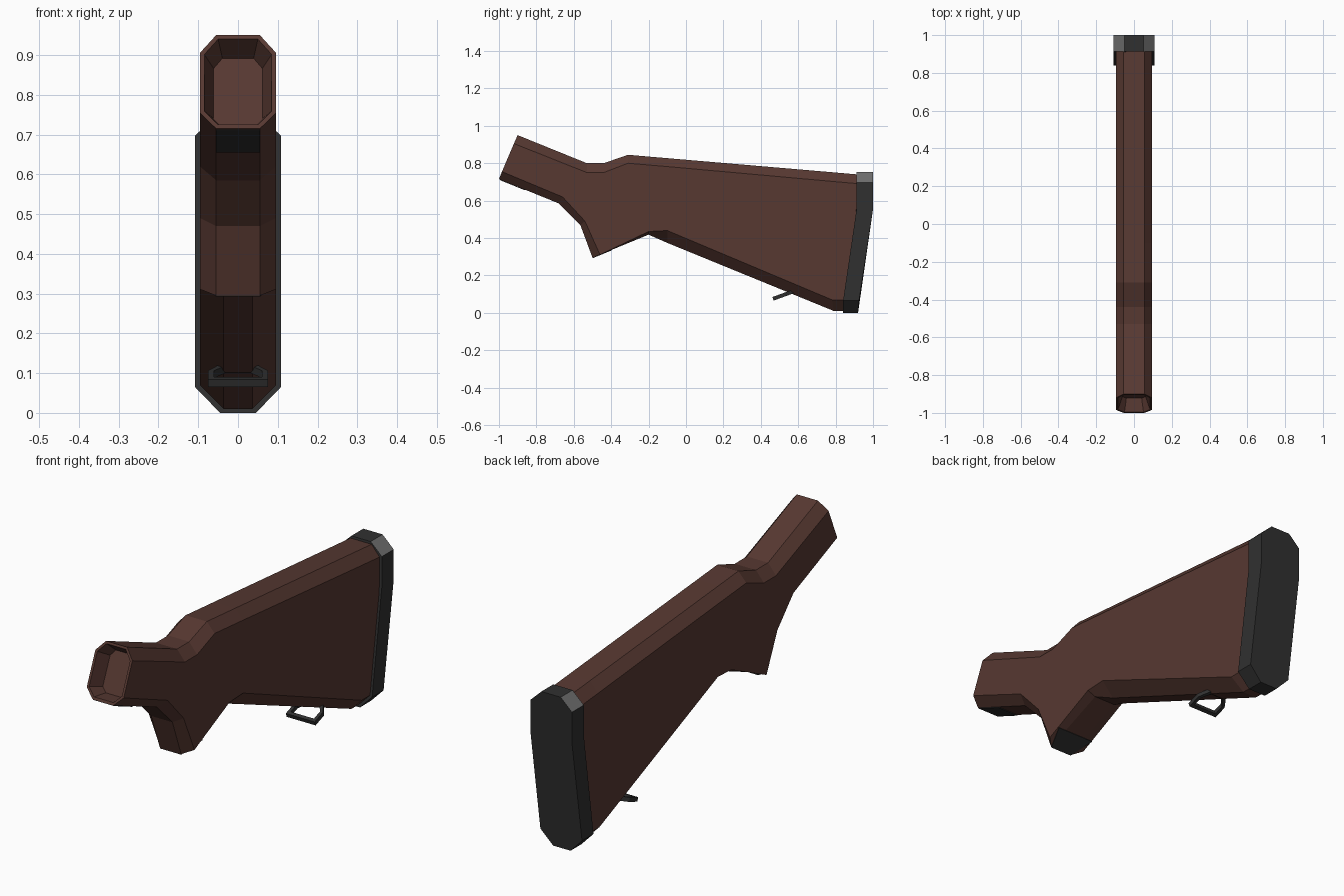
import bpy, bmesh
from mathutils import Vector

if "Cube" in bpy.data.objects:
    bpy.data.objects.remove(bpy.data.objects["Cube"])


def material(name, r, g, b):
    m = bpy.data.materials.new(name)
    m.diffuse_color = (r, g, b, 1)
    m.use_nodes = True
    m.node_tree.nodes["Principled BSDF"].inputs["Base Color"].default_value = m.diffuse_color
    return m


WOOD = material("dark_wood", 0.095, 0.040, 0.031)
RUBBER = material("black_rubber", 0.030, 0.030, 0.030)
GREY = material("worn_grey", 0.16, 0.16, 0.16)


def finish(name, bm, *mats):
    bmesh.ops.recalc_face_normals(bm, faces=bm.faces)
    me = bpy.data.meshes.new(name)
    bm.to_mesh(me)
    bm.free()
    ob = bpy.data.objects.new(name, me)
    bpy.context.collection.objects.link(ob)
    for m in mats:
        me.materials.append(m)
    return ob


def loft(bm, rings, closed=False):
    """Skin rings of points; returns the two end faces unless closed."""
    vs = [[bm.verts.new(p) for p in r] for r in rings]
    pairs = list(zip(vs, vs[1:])) + ([(vs[-1], vs[0])] if closed else [])
    for a, b in pairs:
        n = len(a)
        for i in range(n):
            j = (i + 1) % n
            bm.faces.new((a[i], a[j], b[j], b[i]))
    if not closed:
        return bm.faces.new(vs[0]), bm.faces.new(vs[-1])


def octagon(top, top_side, low_side, low, wt, wl, w=0.096):
    """Chamfered section from four (y, z) points and half widths."""
    half = [(wt, *top), (w, *top_side), (w, *low_side), (wl, *low)]
    return half + [(-x, y, z) for x, y, z in reversed(half)]


# Wooden body: wrist, grip and butt as chamfered sections front to back
sections = [
    ((-0.90, 0.95), (-0.92, 0.905), (-0.984, 0.755), (-1.00, 0.715), 0.055),
    ((-0.53, 0.80), (-0.53, 0.75), (-0.66, 0.62), (-0.68, 0.585), 0.055),
    ((-0.44, 0.80), (-0.44, 0.75), (-0.54, 0.49), (-0.565, 0.47), 0.055),
    ((-0.31, 0.845), (-0.31, 0.80), (-0.46, 0.311), (-0.50, 0.295), 0.055),
    ((-0.16, 0.832), (-0.16, 0.787), (-0.20, 0.435), (-0.20, 0.418), 0.055),
    ((-0.10, 0.827), (-0.10, 0.782), (-0.10, 0.44), (-0.10, 0.374), 0.036),
    ((0.79, 0.751), (0.79, 0.702), (0.78, 0.07), (0.79, 0.01), 0.036),
    ((0.94, 0.738), (0.94, 0.689), (0.87, 0.07), (0.87, 0.01), 0.036),
]
bm = bmesh.new()
front, back = loft(bm, [octagon(t, ts, bs, b, 0.055, wl) for t, ts, bs, b, wl in sections])
# Tapered socket in the front end
bmesh.ops.recalc_face_normals(bm, faces=bm.faces)
bmesh.ops.inset_region(bm, faces=[front], thickness=0.012)
bmesh.ops.inset_region(bm, faces=[front], thickness=0.025, depth=-0.07)
finish("stock_body", bm, WOOD)

# Butt pad with pale upper corners
pad = [  # front y, back y, z, half width
    (0.912, 1.0, 0.752, 0.05), (0.912, 1.0, 0.697, 0.108),
    (0.912, 1.0, 0.555, 0.108), (0.84, 0.925, 0.065, 0.108),
    (0.84, 0.92, 0.0, 0.045),
]
rings = []
for k in (0, 1):
    half = [(p[3], p[k], p[2]) for p in pad]
    rings.append(half + [(-x, y, z) for x, y, z in reversed(half)])
bm = bmesh.new()
loft(bm, rings)
for f in bm.faces:
    c = f.calc_center_median()
    f.material_index = int(c.z > 0.71 and abs(c.x) > 0.03)
finish("butt_pad", bm, RUBBER, GREY)

# Sling loop: square bar swept round a tapered frame
origin, along, up = Vector((0, 0.465, 0.075)), Vector((0, 0.94, 0.34)), Vector((0, -0.34, 0.94))
outline = [(0.075, 0.0), (0.075, 0.065), (0.04, 0.12), (-0.04, 0.12), (-0.075, 0.065), (-0.075, 0.0)]
rings = []
for x, u in outline:
    xi, ui = x * 0.8, 0.06 + (u - 0.06) * 0.72
    rings.append([origin + along * a + up * h + Vector((s, 0, 0))
                  for s, a, h in ((x, u, -0.01), (x, u, 0.01), (xi, ui, 0.01), (xi, ui, -0.01))])
bm = bmesh.new()
loft(bm, rings, closed=True)
finish("sling_loop", bm, RUBBER)


def plate(name, start, end, w0, w1, normal):
    """Thin dark plate lying on an underside."""
    base = [Vector((s * w, *p)) for p, w, s in
            ((start, w0, -1), (start, w0, 1), (end, w1, 1), (end, w1, -1))]
    n = Vector(normal).normalized() * 0.003
    bm = bmesh.new()
    loft(bm, [base, [p + n for p in base]])
    finish(name, bm, RUBBER)


# Dark patches under the grip and the wrist
plate("grip_cap", (-0.50, 0.295), (-0.40, 0.336), 0.055, 0.095, (0, 0.38, -0.92))
plate("wrist_patch", (-0.995, 0.713), (-0.86, 0.658), 0.055, 0.055, (0, -0.38, -0.92))
